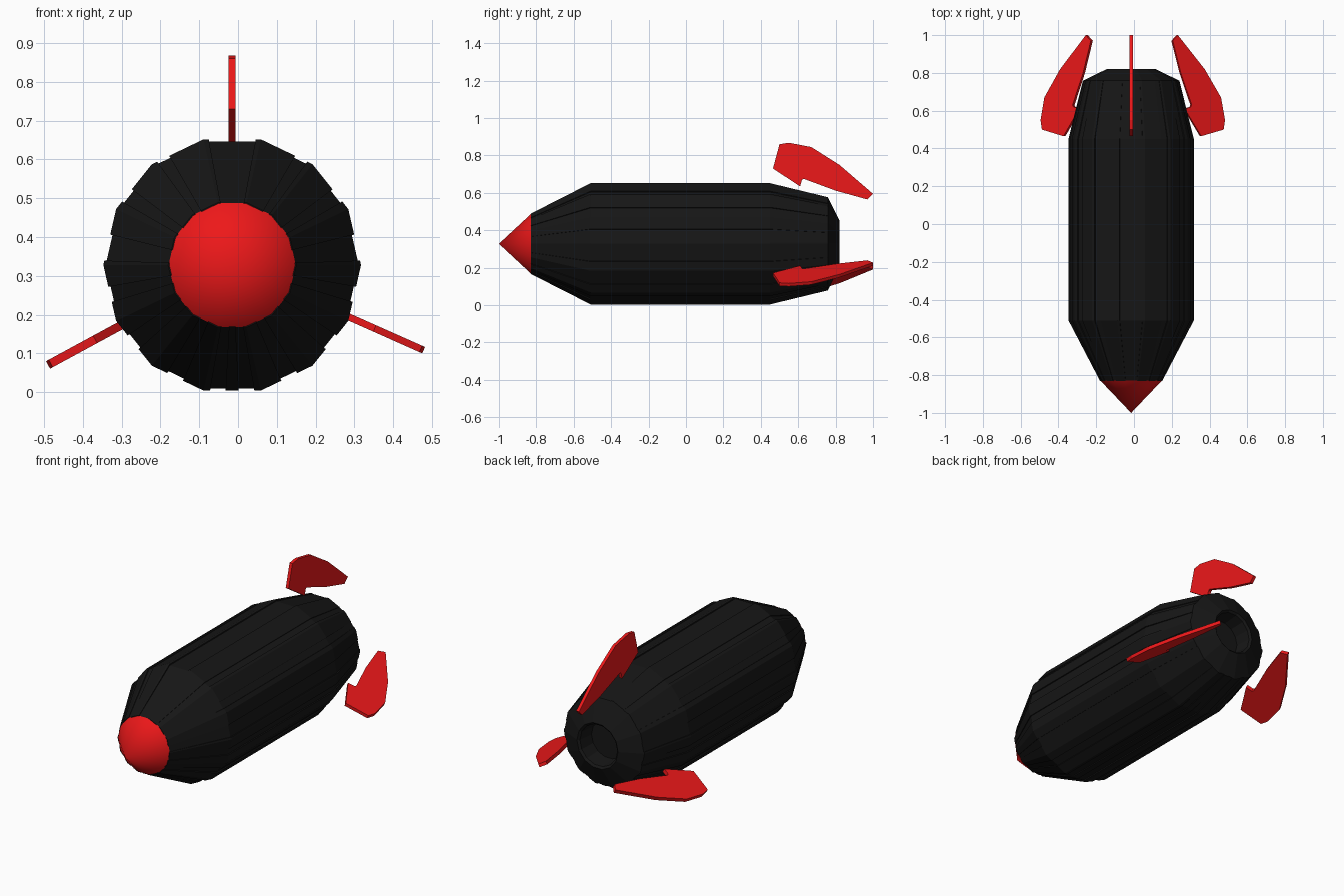
import bpy, bmesh
from math import sin, cos, pi, radians
from mathutils import Vector

if "Cube" in bpy.data.objects:
    bpy.data.objects.remove(bpy.data.objects["Cube"])

N = 14                      # sides of the hull
CX, CZ = -0.015, 0.328      # long axis of the body


def material(name, rgb):
    m = bpy.data.materials.new(name)
    m.diffuse_color = (*rgb, 1)
    m.use_nodes = True
    m.node_tree.nodes["Principled BSDF"].inputs["Base Color"].default_value = m.diffuse_color
    return m


BLACK = material("black_paint", (0.008, 0.008, 0.008))
RED = material("red_paint", (0.85, 0.009, 0.01))


def finish(bm, name, mat):
    bmesh.ops.recalc_face_normals(bm, faces=bm.faces)
    me = bpy.data.meshes.new(name)
    bm.to_mesh(me)
    bm.free()
    me.materials.append(mat)
    ob = bpy.data.objects.new(name, me)
    bpy.context.collection.objects.link(ob)
    return ob


def polar(a, r, y):
    # angle is measured from straight up, towards +x
    return Vector((CX + r * sin(a), y, CZ + r * cos(a)))


def bridge(bm, loops, closed=True):
    for p, q in zip(loops, loops[1:]):
        n = len(p)
        for i in range(n if closed else n - 1):
            j = (i + 1) % n
            bm.faces.new((p[i], p[j], q[j], q[i]))


def lathe(name, profile, mat, cap_start=True, cap_end=True):
    bm = bmesh.new()
    loops = [[bm.verts.new(polar((i + 0.5) * 2 * pi / N, r, y)) for i in range(N)]
             for y, r in profile]
    bridge(bm, loops)
    if cap_start:
        bm.faces.new(loops[0])
    if cap_end:
        bm.faces.new(loops[-1])
    return finish(bm, name, mat)


# Hull with the recessed exhaust opening at the rear
SHELL = [(-0.83, 0.162), (-0.51, 0.326), (0.45, 0.326), (0.76, 0.252)]
lathe("hull", SHELL + [(0.82, 0.13), (0.81, 0.118), (0.72, 0.108)], BLACK)


# Thin raised staves that follow the hull's facets
def facet_scale(a):
    step = 2 * pi / N
    return cos(pi / N) / cos(a - round(a / step) * step)


def stave(a0, a1, lift=0.006):
    corners = [(k + 0.5) * 360 / N for k in range(-N, N)]
    angles = [radians(a) for a in [a0] + [c for c in corners if a0 < c < a1] + [a1]]
    bm = bmesh.new()
    loops = []
    for k, (y, r) in enumerate(SHELL):
        end = k in (0, len(SHELL) - 1)
        h = 0.003 if end else lift
        outer = [polar(a, r * facet_scale(a) + h, y) for a in angles]
        inner = [polar(a, r * facet_scale(a) - 0.004, y) for a in reversed(angles)]
        loops.append([bm.verts.new(v) for v in outer + inner])
    bridge(bm, loops)
    bm.faces.new(loops[0])
    bm.faces.new(loops[-1])
    finish(bm, "hull_stave", BLACK)


for a0, a1 in [(10.6, 30), (36, 53), (60, 76), (88, 100), (107, 124),
               (132, 149), (157, 170)]:
    stave(a0, a1)
    stave(-a1, -a0)
stave(177, 183)

# Nose cone, smooth shaded
bm = bmesh.new()
ring = [bm.verts.new(polar((i + 0.5) * 2 * pi / N, 0.164, -0.828)) for i in range(N)]
tip = bm.verts.new((CX, -1.0, CZ))
for i in range(N):
    bm.faces.new((ring[i], ring[(i + 1) % N], tip))
bm.faces.new(ring)
nose = finish(bm, "nose_cone", RED)
for f in nose.data.polygons:
    f.use_smooth = len(f.vertices) == 3

# Three swept tail fins: outline as (y, distance from axis)
FIN = [(0.465, 0.402), (0.5, 0.532), (0.55, 0.54), (0.67, 0.517), (0.82, 0.422),
       (1.0, 0.267), (0.97, 0.237), (0.8, 0.284), (0.63, 0.347), (0.62, 0.342),
       (0.61, 0.307)]


def fin(name, degrees, half=0.009):
    a = radians(degrees)
    side = Vector((cos(a), 0, -sin(a)))
    bm = bmesh.new()
    loops = [[bm.verts.new(polar(a, r, y) + side * s) for y, r in FIN]
             for s in (-half, half)]
    bridge(bm, loops)
    bm.faces.new(loops[0])
    bm.faces.new(loops[1])
    finish(bm, name, RED)


fin("fin_top", 0)
fin("fin_right", 114)
fin("fin_left", -118.5, 0.011)
